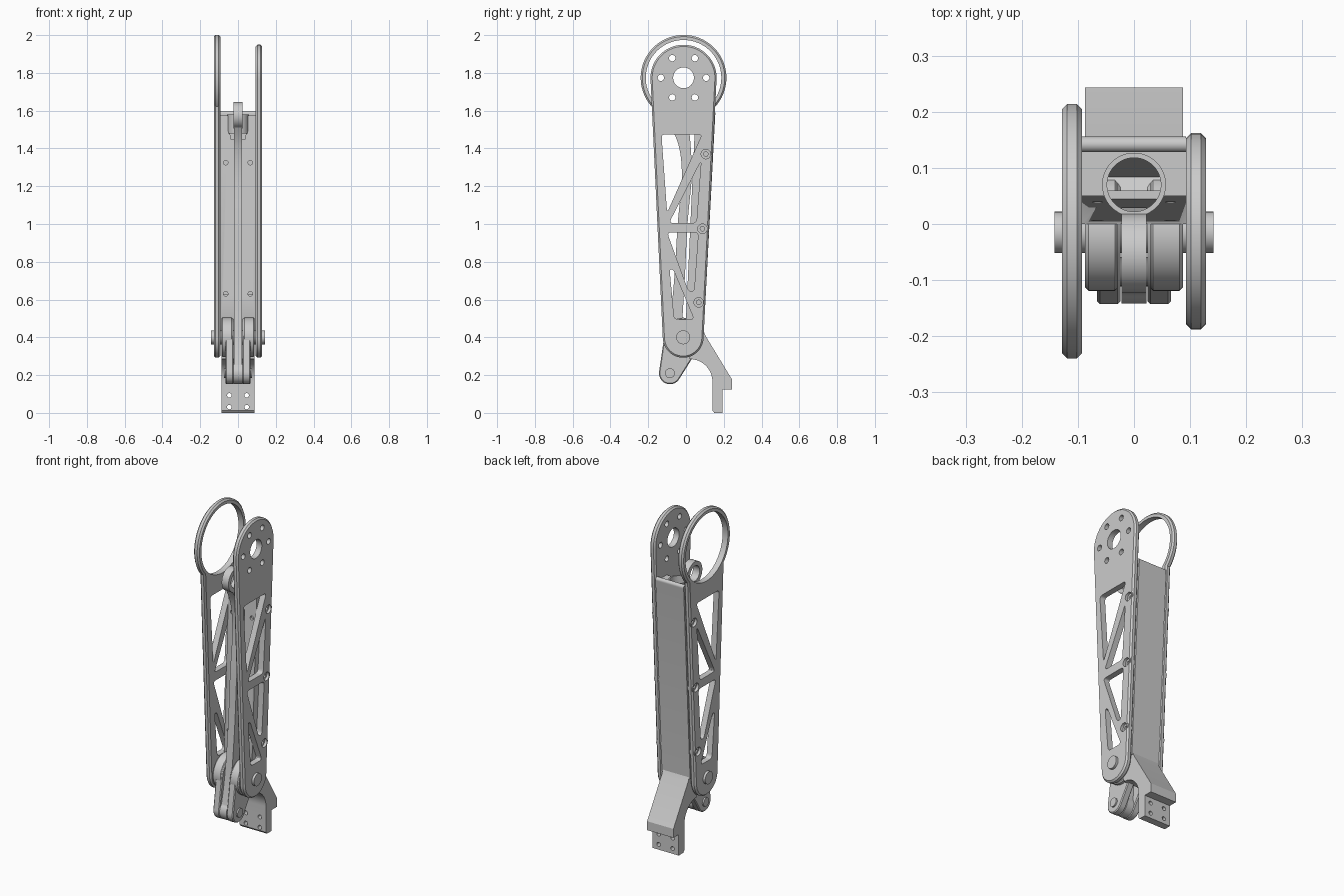
import bpy, bmesh
from math import pi, cos, sin, atan2, acos, hypot, radians
from mathutils import Vector, Matrix

if "Cube" in bpy.data.objects:
    bpy.data.objects.remove(bpy.data.objects["Cube"])

grey = bpy.data.materials.new("light_grey")
grey.use_nodes = True
grey.diffuse_color = (0.6, 0.6, 0.6, 1)
grey.node_tree.nodes["Principled BSDF"].inputs["Base Color"].default_value = (0.6, 0.6, 0.6, 1)


def finish(name, bm):
    bmesh.ops.recalc_face_normals(bm, faces=bm.faces)
    mesh = bpy.data.meshes.new(name)
    bm.to_mesh(mesh)
    bm.free()
    mesh.materials.append(grey)
    obj = bpy.data.objects.new(name, mesh)
    bpy.context.collection.objects.link(obj)
    return obj


def loft(name, loops):
    """Skin (x, [(y, z), ...]) loops along x and cap both ends."""
    bm = bmesh.new()
    rings = [[bm.verts.new((x, y, z)) for y, z in pts] for x, pts in loops]
    n = len(rings[0])
    for a, b in zip(rings, rings[1:]):
        for i in range(n):
            j = (i + 1) % n
            bm.faces.new((a[i], a[j], b[j], b[i]))
    bm.faces.new(rings[0])
    bm.faces.new(rings[-1])
    return finish(name, bm)


def arc(c, r, a0, a1, n):
    return [(c[0] + r * cos(a0 + (a1 - a0) * i / n), c[1] + r * sin(a0 + (a1 - a0) * i / n))
            for i in range(n + 1)]


def circle(c, r, n=48):
    return arc(c, r, 0, 2 * pi, n)[:-1]


def capsule(c1, r1, c2, r2, n=32):
    """Outline around two circles of different radius."""
    dy, dz = c1[0] - c2[0], c1[1] - c2[1]
    th, phi = atan2(dz, dy), acos((r2 - r1) / hypot(dy, dz))
    return arc(c1, r1, th - phi, th + phi, n) + arc(c2, r2, th + phi, th + 2 * pi - phi, n)


def chamfered(name, x0, x1, shape, c):
    """Slab with chamfered rims; shape(inset) gives the outline."""
    return loft(name, [(x0, shape(c)), (x0 + c, shape(0)), (x1 - c, shape(0)), (x1, shape(c))])


def slab(name, x0, x1, pts):
    return loft(name, [(x0, pts), (x1, pts)])


def cylinder(name, axis, centre, r, depth, n=32):
    bm = bmesh.new()
    turn = {"x": Matrix.Rotation(pi / 2, 4, "Y"), "y": Matrix.Rotation(pi / 2, 4, "X"),
            "z": Matrix.Identity(4)}[axis]
    bmesh.ops.create_cone(bm, cap_ends=True, segments=n, radius1=r, radius2=r, depth=depth,
                          matrix=Matrix.Translation(centre) @ turn)
    return finish(name, bm)


def combine(obj, tools, op="DIFFERENCE"):
    """Apply a boolean with each tool, then remove the tool."""
    bpy.context.view_layer.objects.active = obj
    for tool in tools:
        mod = obj.modifiers.new("boolean", "BOOLEAN")
        mod.operation, mod.solver, mod.object = op, "EXACT", tool
        bpy.ops.object.modifier_apply(modifier=mod.name)
        bpy.data.objects.remove(tool)


def rounded(points, t=0.022):
    """Round the corners, keeping each cut shorter than half its edge."""
    out = []
    ps = [Vector(p) for p in points]
    for i, p in enumerate(ps):
        before, after = ps[i - 1] - p, ps[(i + 1) % len(ps)] - p
        a = p + before.normalized() * min(t, before.length * 0.4)
        b = p + after.normalized() * min(t, after.length * 0.4)
        for k in range(6):
            s = k / 5
            out.append(tuple(a * (1 - s) ** 2 + p * 2 * s * (1 - s) + b * s * s))
    return out


TOP, KNEE, CRANK = (-0.013, 1.774), (-0.015, 0.4), (-0.085, 0.21)
WINDOWS = [[(-0.13, 1.475), (0.085, 1.475), (-0.1, 1.06)],
           [(0.08, 1.335), (0.055, 1.005), (-0.09, 1.005)],
           [(-0.1, 0.955), (0.065, 0.955), (0.043, 0.645), (0.013, 0.645)],
           [(-0.087, 0.76), (-0.068, 0.76), (0.043, 0.495), (-0.062, 0.495)]]
SCREWS = [(0.105, 1.37), (0.087, 0.975), (0.067, 0.585)]


# Side plates with truss windows and recessed screw holes
def side_plate(name, side):
    x0, x1 = sorted((side * 0.093, side * 0.128))
    plate = chamfered(name, x0, x1, lambda i: capsule(TOP, 0.175 - i, KNEE, 0.108 - i), 0.009)
    if side < 0:
        ring = chamfered("ring", x0, x1, lambda i: circle(TOP, 0.227 - i, 80), 0.009)
        combine(plate, [ring], "UNION")
        cuts = [slab("cut", -0.2, 0, circle(TOP, 0.2, 80))]
    else:
        cuts = [slab("cut", 0, 0.2, circle(TOP, 0.055))]
        cuts += [slab("cut", 0, 0.2, circle(p, 0.017, 20)) for p in circle(TOP, 0.12, 6)]
    cuts += [slab("cut", x0 - 0.05, x1 + 0.05, rounded(w)) for w in WINDOWS]
    combine(plate, cuts)
    bosses = [slab("boss", x0 + 0.001, x1 - 0.001, circle(p, 0.033, 28)) for p in SCREWS]
    combine(plate, bosses, "UNION")
    for p in SCREWS:
        combine(plate, [cylinder("cut", "x", (side * 0.13, *p), 0.025, 0.036, 24),
                        cylinder("cut", "x", (side * 0.11, *p), 0.012, 0.1, 16)])
    return plate


parts = [side_plate("ring_plate", -1), side_plate("drilled_plate", 1)]

# Hollow back box with a guide tube and rounded lip at its top
box = slab("back_box", -0.093, 0.093,
           [(0.094, 0.42), (0.155, 1.58)] + arc((0.142, 1.585), 0.014, 0, pi, 8)
           + [(0.128, 1.575), (0.05, 1.575), (0.0, 0.5), (0.03, 0.42)])
combine(box, [cylinder("tube", "z", (0, 0.07, 1.53), 0.057, 0.1, 48)], "UNION")
combine(box, [slab("cut", -0.08, 0.08, [(0.08, 0.35), (0.13, 1.5), (0.062, 1.5), (0.008, 0.35)]),
              cylinder("cut", "z", (0, 0.07, 1.55), 0.048, 0.2, 48)])
combine(box, [cylinder("cut", "y", (sx * 0.065, y, z), 0.012, 0.03, 16)
              for sx in (-1, 1) for y, z in ((0.038, 1.325), (0.006, 0.63))])
parts.append(box)

# Foot bracket: sloping web, rounded hollow and drilled tab
foot = slab("foot_bracket", -0.087, 0.087,
            [(0.0, 0.48), (0.09, 0.44), (0.105, 0.405), (0.243, 0.178), (0.243, 0.125), (0.193, 0.125),
             (0.193, 0.0), (0.15, 0.0), (0.14, 0.012)] + arc((0.02, 0.165), 0.12, 0, pi / 2, 16))
combine(foot, [cylinder("cut", "y", (sx * 0.046, 0.165, z), 0.012, 0.2, 20)
               for sx in (-1, 1) for z in (0.031, 0.093)])
parts.append(foot)

# Knee lugs and crank cheeks
for side, label in ((-1, "right"), (1, "left")):
    x0, x1 = sorted((side * 0.028, side * 0.087))
    parts.append(chamfered(label + "_knee_lug", x0, x1, lambda i: circle(KNEE, 0.104 - i), 0.006))
    x0, x1 = sorted((side * 0.024, side * 0.066))
    parts.append(chamfered(label + "_crank_cheek", x0, x1,
                           lambda i: capsule(KNEE, 0.1 - i, CRANK, 0.058 - i), 0.005))
parts.append(cylinder("knee_axle", "x", (0, *KNEE), 0.037, 0.284))
parts.append(cylinder("crank_pin", "x", (0, *CRANK), 0.026, 0.15))

# Bowed push rod: smooth centre line through (y, z, half width) stations
stations = [Vector(s) for s in ((-0.085, 0.21, 0.05), (-0.06, 0.4, 0.035), (-0.035, 0.7, 0.028),
                                (-0.018, 1.0, 0.026), (0.004, 1.25, 0.026), (-0.008, 1.42, 0.032),
                                (-0.045, 1.55, 0.055))]
line = []
for i in range(len(stations) - 1):
    p0, p1 = stations[max(i - 1, 0)], stations[i]
    p2, p3 = stations[i + 1], stations[min(i + 2, len(stations) - 1)]
    for k in range(6):
        t = k / 6
        line.append(0.5 * (2 * p1 + (p2 - p0) * t + (2 * p0 - 5 * p1 + 4 * p2 - p3) * t * t
                           + (3 * p1 - p0 - 3 * p2 + p3) * t ** 3))
line.append(stations[-1])
rod = slab("push_rod", -0.022, 0.022, [(p.x - p.z, p.y) for p in line] + [(p.x + p.z, p.y) for p in line[::-1]])
EYE = (-0.052, 1.575)
combine(rod, [slab("eye", -0.0225, 0.0225, circle(EYE, 0.07)),
              slab("eye", -0.0225, 0.0225, circle(CRANK, 0.057))], "UNION")
combine(rod, [slab("cut", -0.1, 0.1, circle(EYE, 0.045))])
parts.append(rod)

# Smooth round surfaces, crisp edges
for obj in bpy.context.view_layer.objects:
    obj.select_set(obj in parts)
bpy.context.view_layer.objects.active = parts[0]
bpy.ops.object.shade_smooth_by_angle(angle=radians(30))
